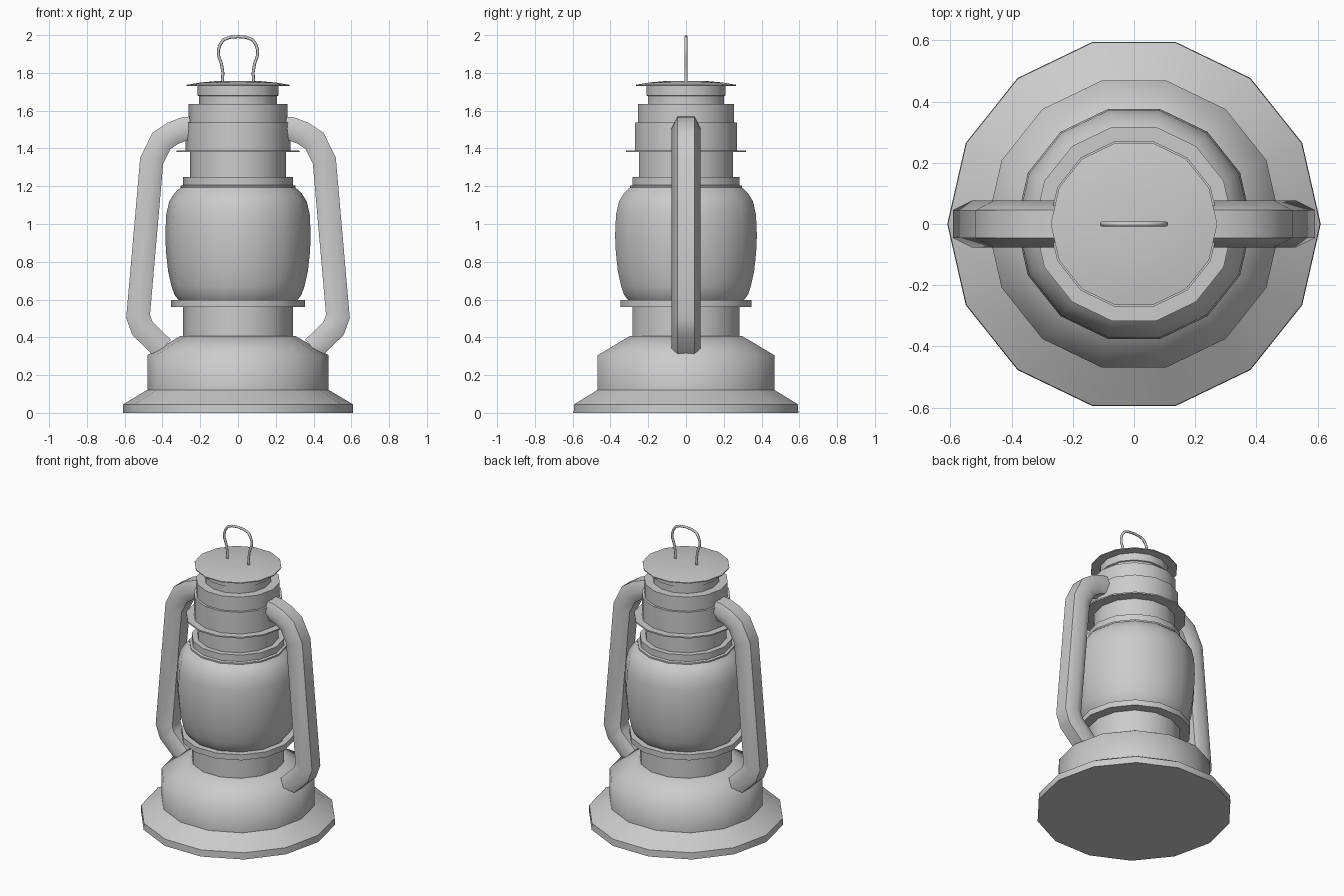
import bpy
from math import cos, sin, pi
from mathutils import Vector

if "Cube" in bpy.data.objects:
    bpy.data.objects.remove(bpy.data.objects["Cube"])

SIDES = 14


def make(name, verts, faces, angle=30):
    me = bpy.data.meshes.new(name)
    me.from_pydata(verts, [], faces)
    me.update()
    ob = bpy.data.objects.new(name, me)
    bpy.context.collection.objects.link(ob)
    bpy.ops.object.select_all(action='DESELECT')
    ob.select_set(True)
    bpy.context.view_layer.objects.active = ob
    bpy.ops.object.shade_smooth_by_angle(angle=angle * pi / 180)
    return ob


def skin(rings, n, cap_start=True, cap_end=True):
    """Bridge consecutive rings of n points and cap the chosen ends."""
    verts = [p for ring in rings for p in ring]
    faces = [(r * n + i, r * n + (i + 1) % n, (r + 1) * n + (i + 1) % n, (r + 1) * n + i)
             for r in range(len(rings) - 1) for i in range(n)]
    if cap_start:
        faces.append(tuple(range(n))[::-1])
    if cap_end:
        faces.append(tuple(range(len(verts) - n, len(verts))))
    return verts, faces


def lathe(name, profile, bottom=False, top=False, angle=30):
    """Revolve an (r, z) profile, listed upwards, with optional end caps."""
    rings = [[(r * cos(2 * pi * i / SIDES), r * sin(2 * pi * i / SIDES), z)
              for i in range(SIDES)] for r, z in profile]
    return make(name, *skin(rings, SIDES, bottom, top), angle)


def sweep(name, path, section, angle=30):
    """Mitred sweep of a section (y, outward) along a path in the xz plane."""
    pts = [Vector(p) for p in path]
    rings = []
    for k, p in enumerate(pts):
        a = (p - pts[k - 1]).normalized() if k else (pts[1] - p).normalized()
        b = (pts[k + 1] - p).normalized() if k < len(pts) - 1 else a
        t = (a + b).normalized()
        off = Vector((-t.y, t.x)) / t.dot(a)
        rings.append([(p.x + off.x * v, u, p.y + off.y * v) for u, v in section])
    ob = make(name, *skin(rings, len(section)), angle)
    # make all normals point outwards
    bpy.ops.object.mode_set(mode='EDIT')
    bpy.ops.mesh.select_all(action='SELECT')
    bpy.ops.mesh.normals_make_consistent(inside=False)
    bpy.ops.object.mode_set(mode='OBJECT')
    return ob


# foot and fuel tank
lathe("foot", [(0.61, 0), (0.608, 0.045), (0.475, 0.125)], bottom=True)
lathe("tank", [(0.48, 0.122), (0.48, 0.305), (0.305, 0.407), (0.29, 0.407)], angle=65)

# burner and globe seat
lathe("burner", [(0.29, 0.407), (0.29, 0.56)])
lathe("globe_seat", [(0.29, 0.56), (0.355, 0.56), (0.355, 0.598), (0.315, 0.598)])

# bulging globe
lathe("globe", [(0.315, 0.598), (0.336, 0.625), (0.352, 0.67), (0.37, 0.75), (0.381, 0.85),
                (0.385, 0.94), (0.38, 1.05), (0.364, 1.12), (0.335, 1.165), (0.305, 1.192)])

# collar, neck and heat shield above the globe
lathe("globe_collar", [(0.305, 1.192), (0.305, 1.202), (0.29, 1.206), (0.29, 1.25), (0.255, 1.25)])
lathe("neck", [(0.255, 1.25), (0.255, 1.38)])
lathe("heat_shield", [(0.255, 1.38), (0.325, 1.38), (0.325, 1.389), (0.255, 1.389)])

# stepped chimney and lid
lathe("chimney", [(0.255, 1.389), (0.278, 1.389), (0.278, 1.537), (0.262, 1.537),
                  (0.262, 1.634), (0.207, 1.634), (0.207, 1.677), (0.215, 1.68), (0.215, 1.731)])
lathe("lid", [(0.215, 1.731), (0.272, 1.731), (0.272, 1.737), (0.20, 1.749), (0.11, 1.757)],
      top=True)

# hexagonal side tubes
hexagon = [(0.077, 0), (0.045, 0.062), (-0.045, 0.062),
           (-0.077, 0), (-0.045, -0.062), (0.045, -0.062)]
tube = [(0.25, 1.507), (0.285, 1.503), (0.345, 1.48), (0.405, 1.44),
        (0.457, 1.335), (0.529, 0.51), (0.506, 0.447), (0.398, 0.342)]
for side, s in (("right", 1), ("left", -1)):
    sweep(side + "_side_tube", [(s * x, z) for x, z in tube], hexagon, 58)

# wire bail on the lid
half = [(0.083, 1.75), (0.08, 1.80), (0.088, 1.85), (0.103, 1.89), (0.104, 1.92),
        (0.095, 1.95), (0.077, 1.975), (0.045, 1.988)]
wire = [(0.008 * cos(pi * i / 4), 0.008 * sin(pi * i / 4)) for i in range(8)]
sweep("bail", half + [(0, 1.992)] + [(-x, z) for x, z in reversed(half)], wire, 60)
